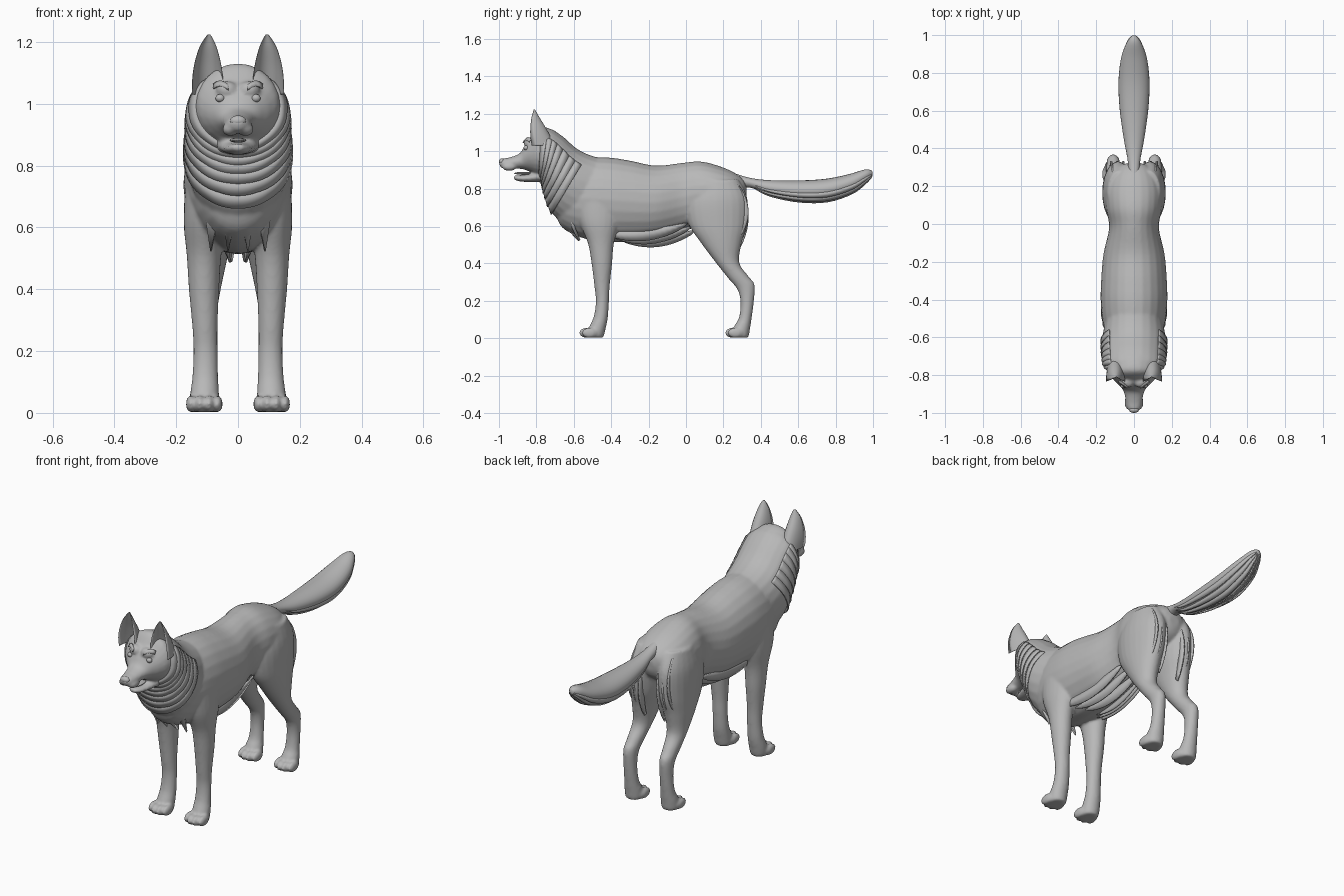
import bpy, bmesh, math
from mathutils import Vector

fur = bpy.data.materials.new("grey_fur")
fur.diffuse_color = (0.48, 0.48, 0.48, 1)


def spline(rows, steps):
    """Catmull-Rom interpolation through equal-length rows."""
    out = []
    n = len(rows)
    for i in range(n - 1):
        p = [rows[max(i - 1, 0)], rows[i], rows[i + 1], rows[min(i + 2, n - 1)]]
        for s in range(steps):
            t = s / steps
            out.append([0.5 * (2 * b + (c - a) * t + (2 * a - 5 * b + 4 * c - d) * t * t
                               + (3 * b - a - 3 * c + d) * t ** 3) for a, b, c, d in zip(*p)])
    out.append(list(rows[-1]))
    return out


def ring_point(r, a, grow=1.0, cup=False):
    """Ring row = y,z of one edge, y,z of the opposite edge, half width, x centre."""
    ya, za, yb, zb, rx, xc = r
    c, s = math.cos(a), math.sin(a)
    if cup:
        c = 1 - 1.5 * c if c > 0 else 1 + 2 * c
    c *= grow
    return Vector((xc + rx * s * grow, (ya + yb) / 2 + c * (ya - yb) / 2,
                   (za + zb) / 2 + c * (za - zb) / 2))


def loft(bm, rows, x=0.0, sides=24, steps=5, cup=False):
    rows = spline([list(r) + [x] if len(r) == 5 else list(r) for r in rows], steps)
    loops = [[bm.verts.new(ring_point(r, 2 * math.pi * k / sides, 1, cup)) for k in range(sides)]
             for r in rows]
    faces = [bm.faces.new((p[k], p[(k + 1) % sides], q[(k + 1) % sides], q[k]))
             for p, q in zip(loops, loops[1:]) for k in range(sides)]
    faces += [bm.faces.new(loops[0]), bm.faces.new(loops[-1])]
    bmesh.ops.recalc_face_normals(bm, faces=faces)


def ball(bm, loc, size):
    vs = bmesh.ops.create_uvsphere(bm, u_segments=20, v_segments=12, radius=1)["verts"]
    for v in vs:
        v.co = Vector([v.co[i] * size[i] + loc[i] for i in range(3)])


def finish(name, bm, mirror=False):
    me = bpy.data.meshes.new(name)
    for f in bm.faces:
        f.smooth = True
    bm.to_mesh(me)
    bm.free()
    me.materials.append(fur)
    ob = bpy.data.objects.new(name, me)
    bpy.context.collection.objects.link(ob)
    if mirror:
        ob.modifiers.new("mirror", "MIRROR").use_clip = False
    return ob


def ribbon(name, upper, lower, thick=0.008):
    """Mirrored lock of fur spanning two edge lines."""
    bm = bmesh.new()
    a, b = [[bm.verts.new(p) for p in line] for line in (upper, lower)]
    for i in range(len(a) - 1):
        bm.faces.new((a[i], a[i + 1], b[i + 1], b[i]))
    ob = finish(name, bm, True)
    so = ob.modifiers.new("thickness", "SOLIDIFY")
    so.thickness, so.offset = thick, 0
    return ob


# Main body: torso, neck, head, jaw and legs fused into one skin
bm = bmesh.new()
torso = [(-.70, .76, -.70, .67, .04), (-.64, .90, -.66, .59, .12), (-.55, .96, -.55, .535, .16),
         (-.42, .967, -.42, .515, .176), (-.30, .95, -.30, .515, .174), (-.16, .923, -.16, .53, .162),
         (-.02, .938, -.02, .57, .132), (.08, .945, .08, .60, .148), (.18, .92, .18, .62, .152),
         (.26, .885, .25, .66, .125), (.31, .845, .30, .70, .08), (.325, .80, .32, .74, .03)]
neck = [(-.40, .95, -.60, .57, .15), (-.51, .978, -.705, .655, .168), (-.585, 1.015, -.745, .735, .168),
        (-.66, 1.08, -.765, .80, .164), (-.725, 1.118, -.775, .845, .158), (-.79, 1.115, -.79, .875, .125)]
head = [(-.70, 1.11, -.72, .87, .12), (-.775, 1.13, -.785, .865, .135), (-.825, 1.075, -.825, .885, .108),
        (-.862, 1.03, -.85, .897, .078), (-.89, .988, -.878, .905, .056), (-.94, .968, -.93, .908, .044),
        (-.98, .96, -.972, .906, .036), (-1.0, .945, -.995, .918, .016)]
jaw = [(-.77, .90, -.78, .835, .07), (-.84, .878, -.845, .835, .05), (-.89, .872, -.895, .84, .036),
       (-.922, .87, -.922, .85, .018)]
for part in (torso, neck, head, jaw):
    loft(bm, part)

front_leg = [(-.60, .74, -.33, .76, .07, .10), (-.57, .62, -.355, .62, .068, .108),
             (-.525, .51, -.385, .51, .056, .11), (-.505, .40, -.395, .40, .049, .11),
             (-.49, .28, -.408, .28, .041, .107), (-.482, .20, -.412, .20, .039, .105),
             (-.492, .12, -.418, .11, .042, .106), (-.515, .065, -.43, .05, .047, .108),
             (-.53, .02, -.44, .01, .046, .108), (-.525, .003, -.45, .003, .036, .108)]
hind_leg = [(.05, .84, .28, .85, .06, .08), (.00, .73, .328, .75, .082, .083),
            (.015, .61, .325, .61, .08, .088), (.08, .51, .298, .51, .066, .098),
            (.155, .41, .285, .405, .05, .104), (.222, .325, .335, .33, .04, .108),
            (.275, .26, .367, .285, .035, .11), (.292, .19, .362, .19, .034, .11),
            (.283, .11, .35, .10, .038, .11), (.258, .065, .342, .05, .046, .11),
            (.25, .02, .335, .01, .046, .11), (.255, .003, .325, .003, .036, .11)]
for side in (-1, 1):
    for leg, toe_y in ((front_leg, -.53), (hind_leg, .25)):
        loft(bm, [r[:5] + (r[5] * side,) for r in leg])
        for i, off in enumerate((-.043, -.015, .015, .043)):       # toes
            fwd = 0 if i in (1, 2) else .014
            ball(bm, (side * .109 + off, toe_y + fwd, .029), (.0165, .042, .028))
    # cheeks and brow bulges
    ball(bm, (side * .035, -.838, 1.045), (.036, .03, .028))
    ball(bm, (side * .025, -.945, .917), (.026, .04, .022))
body = finish("body", bm)
re = body.modifiers.new("fuse", "REMESH")
re.mode, re.voxel_size, re.use_smooth_shade = "VOXEL", 0.0075, True
sm = body.modifiers.new("soften", "SMOOTH")
sm.factor, sm.iterations = 0.5, 5

# Cupped ears
bm = bmesh.new()
loft(bm, [(-.825, 1.03, -.70, 1.03, .050, .098), (-.832, 1.08, -.725, 1.08, .050, .098),
          (-.832, 1.13, -.752, 1.13, .043, .098), (-.826, 1.18, -.783, 1.18, .029, .097),
          (-.818, 1.21, -.80, 1.21, .014, .095), (-.814, 1.224, -.808, 1.224, .004, .094)], cup=True)
finish("ears", bm, True)

# Eyes with lids
bm = bmesh.new()
ball(bm, (.058, -.855, 1.018), (.015, .013, .013))
finish("eyes", bm, True)
ribbon("brows", [(.03 + .012 * i, -.862 + .009 * i, 1.06 + .014 * math.sin(i * .7)) for i in range(5)],
       [(.032 + .012 * i, -.872 + .008 * i, 1.045 + .012 * math.sin(i * .7)) for i in range(5)], .006)

# Nose and tongue
bm = bmesh.new()
ball(bm, (0, -.984, .945), (.026, .016, .017))
finish("nose", bm)
bm = bmesh.new()
ball(bm, (0, -.865, .882), (.027, .055, .008))
finish("tongue", bm)

# Layered ruff: ragged collars lying on the neck
rings = spline([list(r) + [0.0] for r in neck], 6)
for k in range(7):
    front, back = rings[28 - 3 * k], rings[25 - 3 * k]
    up, low = [], []
    for i in range(33):
        t = i / 32
        a = math.radians(50 + 130 * t)
        swell = math.sin(math.pi * min(1, t * 1.6 + .05) / 2)
        rag = .012 * abs(math.sin(t * 9 + k))
        up.append(ring_point(front, a, 1.0))
        low.append(ring_point(back, a, .99 + .045 * swell + rag))
    ribbon("ruff_layer_%d" % (k + 1), up, low, .007)

# Pointed bib tufts on the chest
for k, x in enumerate((.03, .085)):
    ribbon("bib_tuft_%d" % (k + 1),
           [(x - .028, -.70 + .05 * k, .70), (x - .016, -.655 + .04 * k, .61), (x, -.57, .525)],
           [(x + .028, -.69 + .06 * k, .70), (x + .016, -.65 + .045 * k, .61), (x + .003, -.57, .523)], .012)

# Hanging belly fringe
for k in range(3):
    up, low = [], []
    for i in range(17):
        t = i / 16
        y = -.47 + .05 * k + (.46 - .03 * k) * t
        hang = math.sin(math.pi * t) ** .7
        z = .57 - .02 * k + .045 * t * t
        up.append((.118 - .036 * k - .02 * t, y, z))
        low.append((.108 - .038 * k - .02 * t, y + .02, z - (.06 - .004 * k) * hang))
    ribbon("belly_fringe_%d" % (k + 1), up, low)

# Long locks behind the thighs
for k in range(3):
    up, low = [], []
    for i in range(13):
        t = i / 12
        w = math.sin(math.pi * t) ** .7
        x, z = .045 + .032 * k + .012 * t, .83 - (.36 - .03 * k) * t
        y = .275 + .045 * math.sin(math.pi * (t * .8 + .12))
        up.append((x, y - .02, z))
        low.append((x + .006, y + .026 * w - .012, z - .01))
    ribbon("thigh_lock_%d" % (k + 1), up, low)

# Bushy tail with side fringes
tail = [(.25, .885, .27, .80, .03), (.34, .858, .345, .805, .034), (.45, .845, .45, .765, .054),
        (.61, .844, .61, .738, .076), (.75, .853, .76, .742, .082), (.87, .877, .89, .785, .068),
        (.955, .902, .96, .835, .040), (.99, .898, .993, .865, .016), (.998, .885, .998, .875, .005)]
bm = bmesh.new()
loft(bm, tail)
finish("tail", bm)
rows = spline([list(r) + [0.0] for r in tail], 4)[5:-3]
for k, deg in enumerate((105, 135, 160)):
    up, low = [], []
    for i, r in enumerate(rows):
        w = math.sin(math.pi * i / (len(rows) - 1)) ** .6
        a = math.radians(deg)
        up.append(ring_point(r, a, .97))
        low.append(ring_point(r, a + .3 * w, .97) + Vector((0, 0, -.014 * w)))
    ribbon("tail_fringe_%d" % (k + 1), up, low, .006)
